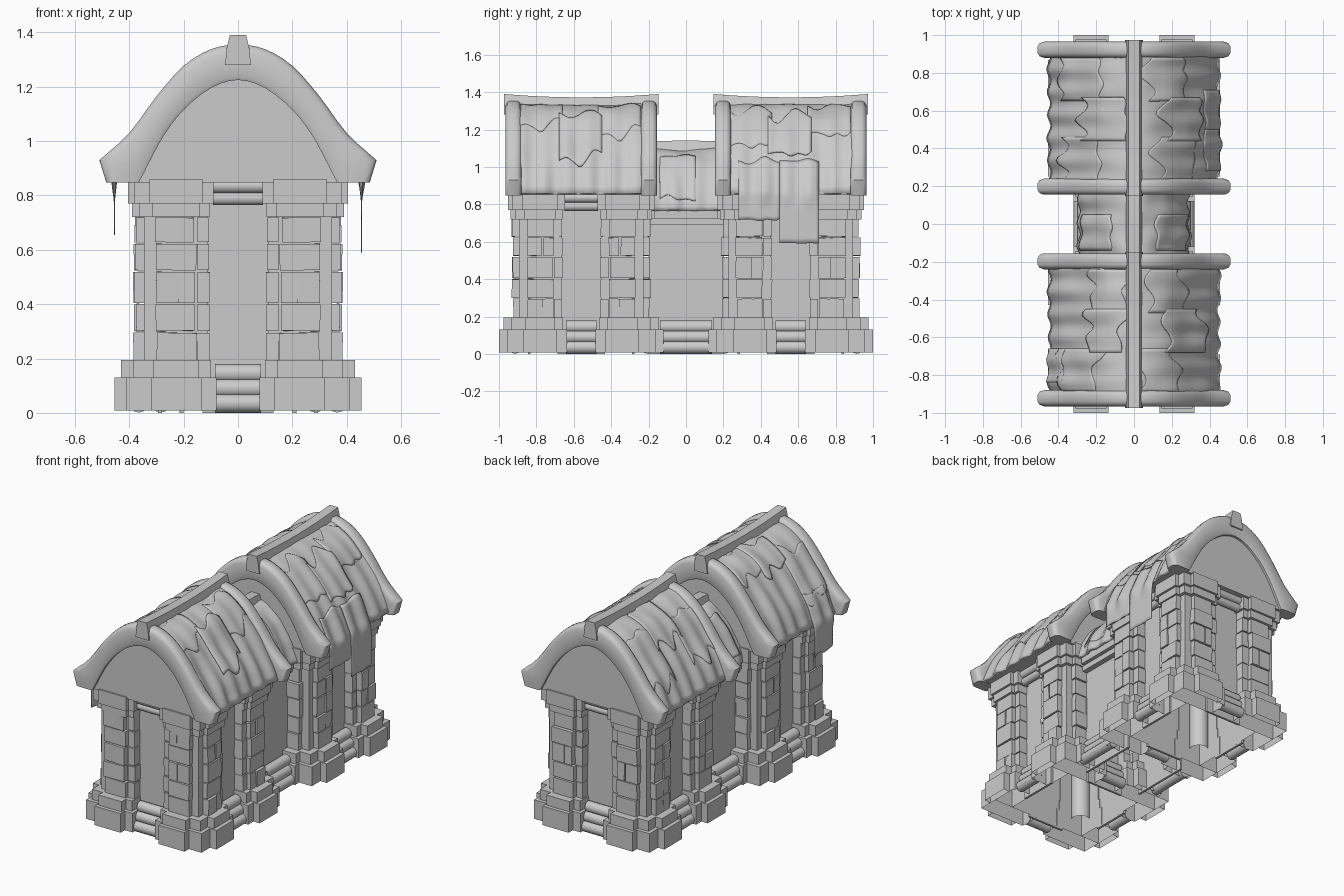
import bpy, bmesh, math, random
from mathutils import Matrix, Vector, noise

random.seed(4)
if "Cube" in bpy.data.objects:
    bpy.data.objects.remove(bpy.data.objects["Cube"])

stone = bpy.data.materials.new("grey stone")
stone.use_nodes = True
grey = (0.6, 0.6, 0.6, 1)
stone.diffuse_color = grey
stone.node_tree.nodes["Principled BSDF"].inputs["Base Color"].default_value = grey

CENTRE = 0.56          # distance of each pavilion from the middle
SQUASH = 0.967         # pavilions are slightly shorter in y than in x


def finish(name, bm, y=0.0, squash=1.0, mirror="", smooth=None):
    mesh = bpy.data.meshes.new(name)
    bm.to_mesh(mesh)
    bm.free()
    mesh.materials.append(stone)
    ob = bpy.data.objects.new(name, mesh)
    bpy.context.collection.objects.link(ob)
    ob.location.y = y
    ob.scale.y = squash
    if mirror:
        mod = ob.modifiers.new("Mirror", 'MIRROR')
        mod.use_axis = ("x" in mirror, "y" in mirror, False)
        mod.use_mirror_merge = False
    if smooth:
        bpy.ops.object.select_all(action='DESELECT')
        ob.select_set(True)
        bpy.context.view_layer.objects.active = ob
        bpy.ops.object.shade_smooth_by_angle(angle=math.radians(smooth))
    return ob


def box(bm, x0, x1, y0, y1, z0, z1, tilt=0.0, hollow=False):
    mid = Vector((x0 + x1, y0 + y1, z0 + z1)) / 2
    size = Matrix.Diagonal((x1 - x0, y1 - y0, z1 - z0, 1))
    turn = Matrix.Rotation(tilt, 4, 'X') @ Matrix.Rotation(tilt, 4, 'Y')
    verts = bmesh.ops.create_cube(bm, matrix=Matrix.Translation(mid) @ turn @ size)["verts"]
    if hollow:
        bm.normal_update()
        faces = {f for v in verts for f in v.link_faces}
        bmesh.ops.delete(bm, geom=[f for f in faces if f.normal.z < -0.9], context='FACES_ONLY')


def roll(bm, half, out, z, radius, along_y=False):
    """Half of a rounded bar lying across a doorway; the mirror adds the rest."""
    turn = Matrix.Rotation(math.pi / 2, 4, 'X' if along_y else 'Y')
    spot = (out, half / 2, z) if along_y else (half / 2, out, z)
    bmesh.ops.create_cone(bm, cap_ends=True, segments=12, radius1=radius, radius2=radius,
                          depth=half, matrix=Matrix.Translation(spot) @ turn)


def corner(bm, lo, hi, a, b, out, z0, z1, hollow=True):
    """L-shaped layer of a corner pier with a projection on both outer sides."""
    wall = 0.275
    box(bm, lo, hi, wall, hi, z0, z1, hollow=hollow)
    box(bm, wall, hi, lo, wall, z0, z1, hollow=hollow)
    if out > hi:
        box(bm, a, b, hi, out, z0, z1, hollow=hollow)
        box(bm, hi, out, a, b, z0, z1, hollow=hollow)


def rounded(points, steps=3):
    """Smooth curve through the points."""
    pts = [Vector(p) for p in points]
    pts = [Vector((-pts[1].x, pts[1].y))] + pts + [2 * pts[-1] - pts[-2]]
    curve = []
    for a, b, c, d in zip(pts, pts[1:], pts[2:], pts[3:]):
        for k in range(steps):
            t = k / steps
            curve.append(b + (c - a) * t / 2 + (2 * a - 5 * b + 4 * c - d) * t * t / 2
                         + (3 * b - a - 3 * c + d) * t ** 3 / 2)
    return curve + [pts[-2]]


def along(points, s):
    """Point at fraction s of a polyline; past the end it hangs straight down."""
    if s > 1:
        return Vector((points[-1][0], points[-1][1] - (s - 1)))
    t = max(s, 0) * (len(points) - 1)
    i = min(int(t), len(points) - 2)
    return points[i].lerp(points[i + 1], t - i)


def cloth_point(points, s, y, lift, seed):
    p = along(points, s)
    d = along(points, s + 0.03) - along(points, s - 0.03)
    n = Vector((-d.y, d.x)).normalized()
    rough = max(0, 1 - 12 * max(s - 1, 0))       # hanging parts are flat
    wave = 0.009 * min(s, 1) * math.sin(y * 52 + seed)
    lump = 0.012 * noise.noise((s * 4 + seed, y * 7, seed))
    p = p + n * (lift + rough * (wave + lump))
    return (p.x, y, p.y)


def cloth(name, points, y0, y1, s0, s1, centre, lift=0.0, side=1, seed=0.0, jag=0.0, thick=0.02):
    """Lumpy sheet draped over the roof arch, with torn ends."""
    bm = bmesh.new()
    nu, nv = max(6, int((y1 - y0) * 60)), 18
    rows = []
    for i in range(nu + 1):
        y = y0 + (y1 - y0) * i / nu
        tear = jag * noise.noise((i * 0.23, seed, 0))
        top = max(0, s0 + jag * noise.noise((i * 0.19, seed, 5)))
        row = []
        for j in range(nv + 1):
            s = top + (s1 - tear - top) * j / nv
            x, yy, z = cloth_point(points, s, y, lift, seed)
            row.append(bm.verts.new((x * side, yy, z)))
        rows.append(row)
    for r, q in zip(rows, rows[1:]):
        for j in range(nv):
            bm.faces.new((r[j], r[j + 1], q[j + 1], q[j]))
    bm.normal_update()
    if sum(f.normal.z + side * f.normal.x for f in bm.faces) < 0:
        bmesh.ops.reverse_faces(bm, faces=bm.faces)
    ob = finish(name, bm, centre, smooth=35)
    mod = ob.modifiers.new("Thickness", 'SOLIDIFY')
    mod.thickness = thick
    mod.offset = -1


def loft(name, rings, centre, smooth=None):
    """Solid skinned over closed rings of points."""
    bm = bmesh.new()
    rings = [[bm.verts.new(p) for p in ring] for ring in rings]
    for a, b in zip(rings, rings[1:]):
        for k in range(len(a)):
            bm.faces.new((a[k], a[k - 1], b[k - 1], b[k]))
    bm.faces.new(rings[0])
    bm.faces.new(rings[-1][::-1])
    bmesh.ops.recalc_face_normals(bm, faces=bm.faces)
    finish(name, bm, centre, smooth=smooth)


def both(half):
    return [(-x, z) for x, z in reversed(half)] + [(x, z) for x, z in half if x > 0]


# Arch curves: bargeboard edges, main roof, passage roof
outer = rounded([(0, 1.355), (0.1, 1.338), (0.2, 1.277), (0.3, 1.165), (0.4, 1.03), (0.51, 0.93)])
outer.append(Vector((0.485, 0.848)))
inner = rounded([(0, 1.225), (0.1, 1.195), (0.2, 1.115), (0.27, 1.025), (0.32, 0.935), (0.345, 0.885)])
inner.append(Vector((0.365, 0.848)))
arch = rounded([(0, 1.335), (0.1, 1.315), (0.2, 1.25), (0.3, 1.13), (0.39, 1.0), (0.452, 0.86)])
low_arch = rounded([(0, 1.1), (0.08, 1.08), (0.16, 1.02), (0.22, 0.94), (0.27, 0.85), (0.295, 0.77)])
keystone = [(-0.047, 1.28), (0.047, 1.28), (0.042, 1.34), (0.03, 1.39), (-0.03, 1.39), (-0.042, 1.34)]

# Rounded bargeboard section: share of the width from outer to inner edge, and y
edge = [(0, 0.018), (0.06, 0.034), (0.2, 0.0425), (0.9, 0.0425), (1, 0.036)]
section = edge + [(f, -y) for f, y in reversed(edge)]


def ridge(name, y0, y1, centre, drop, sag):
    rings = []
    for i in range(9):
        t = i / 8
        dip = drop + sag * (1 - (2 * t - 1) ** 2)
        rings.append([(x, y0 + (y1 - y0) * t, z - dip) for x, z in keystone])
    loft(name, rings, centre)


def pavilion(tag, c):
    # Hollow corner piers: plinth, core, capital, round inner post
    bm = bmesh.new()
    corner(bm, 0.08, 0.41, 0.135, 0.32, 0.455, 0.008, 0.13)
    corner(bm, 0.1, 0.385, 0.145, 0.31, 0.43, 0.13, 0.195)
    corner(bm, 0.11, 0.345, 0, 0, 0, 0.19, 0.73)
    corner(bm, 0.105, 0.365, 0.14, 0.315, 0.39, 0.72, 0.77, hollow=False)
    corner(bm, 0.09, 0.38, 0.13, 0.325, 0.405, 0.77, 0.86, hollow=False)
    bmesh.ops.create_cone(bm, segments=16, radius1=0.06, radius2=0.06, depth=0.75,
                          matrix=Matrix.Translation((0.25, 0.25, 0.475)))
    finish(tag + "_piers", bm, c, SQUASH, "xy", smooth=30)

    # Rough stone blocks on the pier faces
    bm = bmesh.new()
    courses = [0.19, 0.298, 0.402, 0.522, 0.625, 0.722]
    for z0, z1 in zip(courses, courses[1:]):
        for turned in (False, True):
            r = lambda: random.uniform(-0.006, 0.006)
            spans = [(0.157, 0.3)] if random.random() < 0.75 else [(0.157, 0.214), (0.217, 0.3)]
            for a, b in spans:
                p, q = (a + r(), b + r()), (0.3, 0.38 + r())
                if turned:
                    p, q = q, p
                box(bm, *p, *q, z0 + 0.003, z1 - 0.003, tilt=r() * 4)
            # narrow stones in the doorway jambs
            p, q = (0.105 + r() / 2, 0.15), (0.28, 0.352 + r() / 2)
            if turned:
                p, q = q, p
            box(bm, *p, *q, z0 + 0.004, z1 - 0.004, tilt=r() * 2)
    finish(tag + "_stone_blocks", bm, c, SQUASH, "xy")

    # Recessed door panels, steps and lintels on all four sides
    bm = bmesh.new()
    for turned in (False, True):
        p, q = (0, 0.13), (0.28, 0.295)
        if turned:
            p, q = q, p
        box(bm, *p, *q, 0.0, 0.86)
        for k, z in enumerate((0.035, 0.09, 0.145)):
            roll(bm, 0.085, 0.365 - k * 0.02, z, 0.034, turned)
        for k, z in enumerate((0.79, 0.835)):
            roll(bm, 0.092, 0.325 + k * 0.012, z, 0.026, turned)
    finish(tag + "_doors_and_steps", bm, c, SQUASH, "xy", smooth=40)

    # Ceiling, gables, bargeboards and ridge
    bm = bmesh.new()
    box(bm, -0.44, 0.44, -0.36, 0.36, 0.85, 0.865)
    finish(tag + "_ceiling", bm, c)
    for end, y in (("front", -0.3625), ("back", 0.3625)):
        loft(f"{tag}_{end}_gable", [[(x, y + d, z) for x, z in both(inner)] for d in (-0.02, 0.02)], c)
        rings = []
        for (ox, oz), (ix, iz) in zip(both(outer), both(inner)):
            rings.append([(ox + (ix - ox) * f, y + d, oz + (iz - oz) * f) for f, d in section])
        loft(f"{tag}_{end}_bargeboard", rings, c, smooth=45)
    ridge(tag + "_ridge_beam", -0.413, 0.413, c, 0.0, 0.018)

    # Draped roof with torn overlapping patches
    for side in (1, -1):
        seed = c * 3 + side
        cloth(tag + "_roof", arch, -0.34, 0.34, 0, 1, c, side=side, seed=seed)
        for k in range(3):
            y0 = -0.33 + 0.21 * k
            s0 = random.uniform(0.05, 0.4)
            cloth(tag + "_roof_patch", arch, y0, y0 + 0.23, s0, s0 + random.uniform(0.35, 0.5), c,
                  lift=0.004 + 0.003 * (k % 2), side=side, seed=seed, jag=0.15, thick=0.01)


pavilion("front_pavilion", -CENTRE)
pavilion("back_pavilion", CENTRE)

# Thin torn sheets hanging below the eaves
left, right = CENTRE * 3 + 1, -CENTRE * 3 - 1
cloth("left_long_sheet", arch, -0.06, 0.15, 0.75, 1.27, CENTRE, 0.004, 1, left, 0.015, 0.003)
cloth("left_short_sheet", arch, -0.28, -0.06, 0.75, 1.15, CENTRE, 0.004, 1, left, 0.04, 0.003)
cloth("right_sheet", arch, -0.28, -0.1, 0.75, 1.2, -CENTRE, 0.004, -1, right, 0.04, 0.003)

# Low passage joining the pavilions
bm = bmesh.new()
box(bm, 0.2, 0.215, 0, 0.2, 0.0, 0.79)
box(bm, 0.2, 0.25, 0, 0.2, 0.69, 0.725)
box(bm, 0.2, 0.275, 0, 0.17, 0.725, 0.775)
for k, z in enumerate((0.035, 0.09, 0.145)):
    roll(bm, 0.14, 0.285 - k * 0.02, z, 0.034, True)
finish("passage_walls", bm, mirror="xy", smooth=40)
for side in (1, -1):
    cloth("passage_roof", low_arch, -0.19, 0.19, 0, 1, 0, side=side, seed=side * 5.0)
    cloth("passage_roof_patch", low_arch, -0.14, 0.05, 0.3, 0.85, 0, 0.005, side, side * 5.0, 0.1, 0.01)
ridge("passage_ridge_beam", -0.2, 0.2, 0, 0.255, -0.006)
